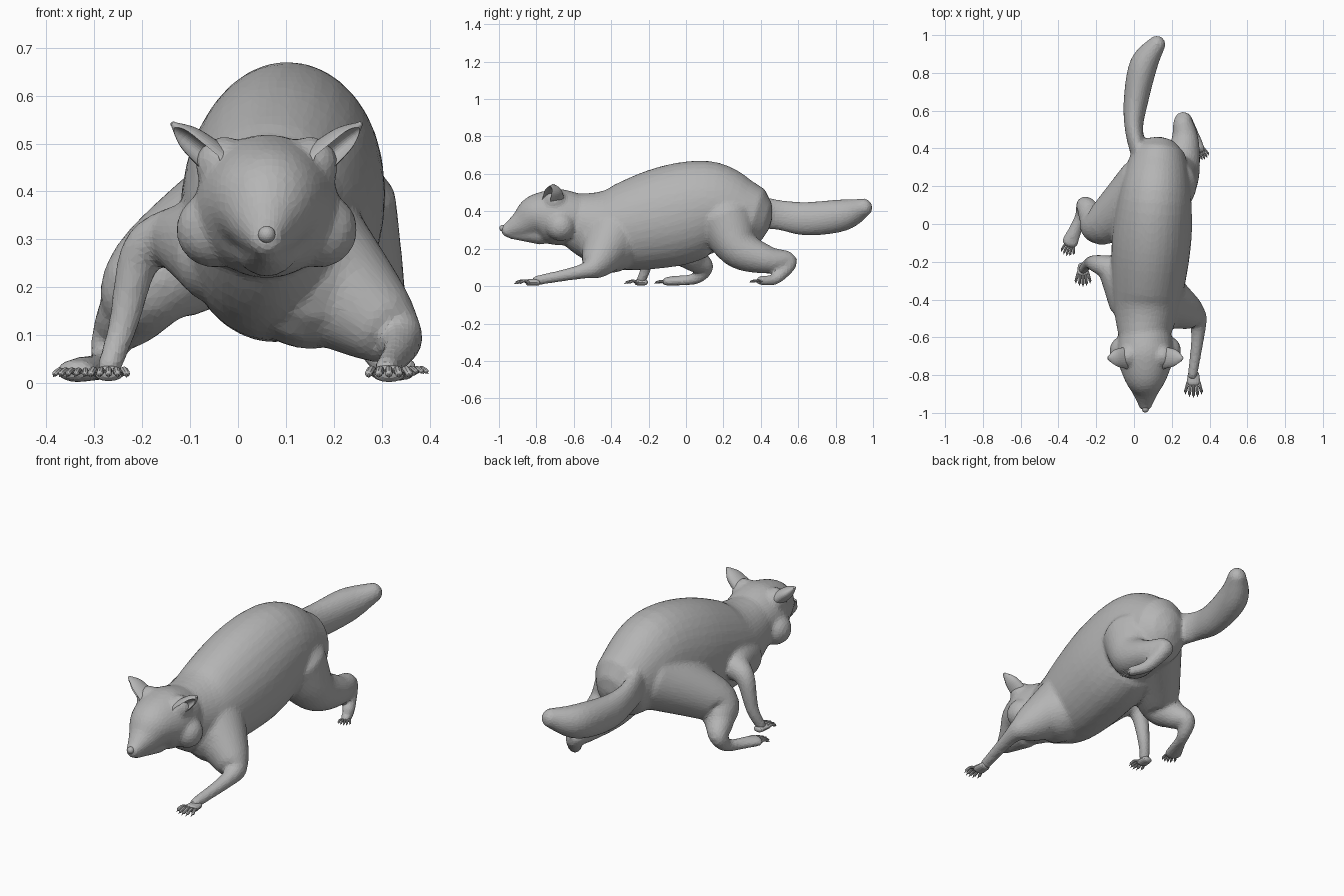
import bpy
import bmesh
import math
from mathutils import Matrix, Vector

default_cube = bpy.data.objects.get("Cube")
if default_cube:
    bpy.data.objects.remove(default_cube, do_unlink=True)

# One grey material for everything
fur = bpy.data.materials.new("grey_fur")
fur.use_nodes = True
fur.diffuse_color = (0.46, 0.46, 0.46, 1)
fur.node_tree.nodes["Principled BSDF"].inputs["Base Color"].default_value = fur.diffuse_color


def finish(name, bm):
    """Turn the bmesh into a named object with the grey material."""
    bmesh.ops.recalc_face_normals(bm, faces=bm.faces)
    mesh = bpy.data.meshes.new(name)
    bm.to_mesh(mesh)
    bm.free()
    mesh.materials.append(fur)
    obj = bpy.data.objects.new(name, mesh)
    bpy.context.collection.objects.link(obj)
    return obj


def blend(rows, steps):
    """Smooth curve through rows of (x, y, z, half width, half height)."""
    rows = [Vector(row) for row in rows]
    padded = [rows[0]] + rows + [rows[-1]]
    curve = []
    for before, start, end, after in zip(padded, padded[1:], padded[2:], padded[3:]):
        leave = (end - before) / 2
        arrive = (after - start) / 2
        for step in range(steps):
            t = step / steps
            ease = t * t * (3 - 2 * t)
            curve.append(start.lerp(end, ease) + leave * t * (1 - t) ** 2 - arrive * t * t * (1 - t))
    return curve + [rows[-1]]


def loft(bm, rows, steps=6, sides=32):
    """Add an oval tube with domed ends."""
    path = blend(rows, steps)
    spots = [Vector(row[:3]) for row in path]
    last = len(path) - 1
    dome = [(math.sin(angle), math.cos(angle)) for angle in (0.5, 1, 1.4)]
    side = Vector((1, 0, 0))
    rings = []
    for i, row in enumerate(path):
        along = (spots[min(i + 1, last)] - spots[max(i - 1, 0)]).normalized()
        flat = side - along * side.dot(along)
        side = flat.normalized() if flat.length > 0.1 else along.orthogonal().normalized()
        up = side.cross(along)
        layers = [(0, 1)]
        if i == 0:
            layers = [(-shift, size) for shift, size in reversed(dome)] + layers
        elif i == last:
            layers += dome
        wide, high = row[3], row[4]
        for shift, size in layers:
            centre = spots[i] + along * shift * min(wide, high)
            ring = []
            for k in range(sides):
                angle = math.tau * k / sides
                offset = side * math.cos(angle) * wide + up * math.sin(angle) * high
                ring.append(bm.verts.new(centre + offset * size))
            rings.append(ring)
    for ring, following in zip(rings, rings[1:]):
        for k in range(sides):
            bm.faces.new((ring[k - 1], ring[k], following[k], following[k - 1]))
    bm.faces.new(rings[0])
    bm.faces.new(rings[-1])


def tube(name, rows):
    bm = bmesh.new()
    loft(bm, rows)
    return finish(name, bm)


def ball(name, x, y, z, radius):
    bm = bmesh.new()
    bmesh.ops.create_icosphere(bm, subdivisions=3, radius=radius,
                               matrix=Matrix.Translation((x, y, z)))
    return finish(name, bm)


def limb(name, thick, *joints):
    """A leg that narrows quickly from a fleshy top to a slim wrist or ankle."""
    slim = 0.026
    rows = []
    for i, joint in enumerate(joints):
        remaining = 1 - i / (len(joints) - 1)
        radius = slim + (thick - slim) * remaining ** 2
        rows.append((*joint, radius, radius))
    return tube(name, rows)


def paw(name, place, turn, size):
    """Palm with five fanned toes and hooked claws, aimed along -y then turned."""
    bm = bmesh.new()
    thick = size / 5
    loft(bm, [(0, size / 2, 0, size / 3, thick), (0, 0, 0, size * 0.4, thick)], sides=16)
    for toe in range(-2, 3):
        root = toe * size / 6
        tip = root * 1.4
        reach = -size * (0.7 - toe * toe / 20)
        slim = size / 11
        loft(bm, [(root, 0, 0, slim, slim), ((root + tip) / 2, reach / 2, slim, slim, slim),
                  (tip, reach, 0, slim, slim)], sides=8)
        claw = slim / 2
        loft(bm, [(tip, reach, 0, claw, claw), (tip, reach - slim * 2, -slim, claw / 3, claw / 3)],
             sides=6)
    bm.transform(Matrix.Translation(place) @ Matrix.Rotation(turn, 4, "Z"))
    return finish(name, bm)


def ear_cone(name, side, scale, shift):
    """Flattened cone that leans out from the top of the head."""
    rows = []
    for outward, height, radius in ((0.1, 0.46, 0.06), (0.16, 0.51, 0.045), (0.195, 0.54, 0.01)):
        rows.append((middle + side * (outward + shift / 2), -0.71 - shift, height,
                     radius * scale * 0.6, radius * scale))
    return tube(name, rows)


# Torso: broad in the middle, drifting towards the left at the rump
torso = []
for y, z, high in ((-0.62, 0.36, 0.14), (-0.4, 0.31, 0.22), (-0.1, 0.37, 0.27),
                   (0.12, 0.42, 0.25), (0.3, 0.38, 0.19)):
    torso.append((0.1 + 0.08 * y, y, z, 0.21 - 0.3 * (y + 0.1) ** 2, high))
skin = tube("body", torso)
parts = [skin]

# Chest and belly sag towards the left
parts.append(limb("chest", 0.15, (0.15, -0.42, 0.22), (0.14, -0.25, 0.23), (0.13, 0, 0.3)))
parts.append(ball("chest_front", 0.15, -0.4, 0.22, 0.15))

# Head, cheeks, temples and lower jaw
middle = 0.06
skull = ((-0.6, 0.36, 0.14), (-0.7, 0.37, 0.15), (-0.8, 0.37, 0.12), (-0.88, 0.33, 0.075), (-0.95, 0.3, 0.04))
chin = ((-0.78, 0.29, 0.07), (-0.93, 0.28, 0.03))
for name, profile in (("head", skull), ("jaw", chin)):
    parts.append(tube(name, [(middle, y, z, r, r) for y, z, r in profile]))
for side in (-1, 1):
    parts.append(ball("cheek", middle + side * 0.11, -0.67, 0.32, 0.08))
    parts.append(ball("temple", middle + side * 0.09, -0.7, 0.455, 0.06))

# Tail: tall and narrow at the root, round at the tip
tail = ((0.03, 0.36, 0.4, 0.09), (0, 0.5, 0.38, 0.08), (0.01, 0.65, 0.36, 0.09),
        (0.05, 0.84, 0.38, 0.085), (0.12, 0.95, 0.42, 0.05))
parts.append(tube("tail", [(x, y, z, r * (0.2 + 0.8 * y), r) for x, y, z, r in tail]))

# Front legs: left stretched forward, right folded back
parts.append(limb("front_left_leg", 0.16, (0.14, -0.4, 0.25), (0.3, -0.48, 0.12),
                  (0.34, -0.55, 0.08), (0.31, -0.8, 0.03)))
parts.append(limb("front_right_leg", 0.11, (-0.03, -0.4, 0.27), (-0.12, -0.25, 0.3),
                  (-0.2, -0.21, 0.27), (-0.24, -0.21, 0.12), (-0.27, -0.24, 0.03)))

# Hind legs: left pushed back, right swung forward
parts.append(limb("hind_left_leg", 0.16, (0.18, 0.22, 0.34), (0.24, 0.29, 0.2), (0.27, 0.44, 0.14),
                  (0.26, 0.55, 0.13), (0.31, 0.48, 0.04), (0.35, 0.4, 0.03)))
parts.append(limb("hind_right_leg", 0.16, (0.06, 0.2, 0.37), (-0.16, 0, 0.23), (-0.22, 0.04, 0.15),
                  (-0.26, 0.1, 0.1), (-0.28, 0.05, 0.04), (-0.33, -0.07, 0.03)))
parts.append(tube("hind_right_foot", [(-0.29, 0.02, 0.03, 0.03, 0.025), (-0.34, -0.1, 0.025, 0.045, 0.025)]))

# Fuse the parts into one faceted skin
bpy.ops.object.select_all(action="DESELECT")
for part in parts:
    part.select_set(True)
bpy.context.view_layer.objects.active = skin
bpy.ops.object.join()
fuse = skin.modifiers.new("fuse", "REMESH")
fuse.mode = "VOXEL"
fuse.voxel_size = 0.009
soften = skin.modifiers.new("soften", "SMOOTH")
soften.iterations = 14
facet = skin.modifiers.new("facet", "DECIMATE")
facet.ratio = 0.16

# Paws
paw("front_left_paw", (0.315, -0.84, 0.02), 0, 0.09)
paw("front_right_paw", (-0.27, -0.26, 0.02), 0, 0.08)
paw("hind_left_paw", (0.355, 0.39, 0.025), 0.4, 0.06)
paw("hind_right_paw", (-0.34, -0.11, 0.02), -0.3, 0.07)

# Ears hollowed at the front, and eyes
for side, label in ((1, "left"), (-1, "right")):
    ear = ear_cone(label + "_ear", side, 1, 0)
    hollow = ear_cone(label + "_ear_hollow", side, 0.7, 0.03)
    hollow.hide_render = True
    hollow.hide_set(True)
    cut = ear.modifiers.new("hollow", "BOOLEAN")
    cut.operation = "DIFFERENCE"
    cut.object = hollow
    ball(label + "_eye", middle + side * 0.05, -0.88, 0.385, 0.012)

# Nose
ball("nose", middle, -0.98, 0.31, 0.018)
